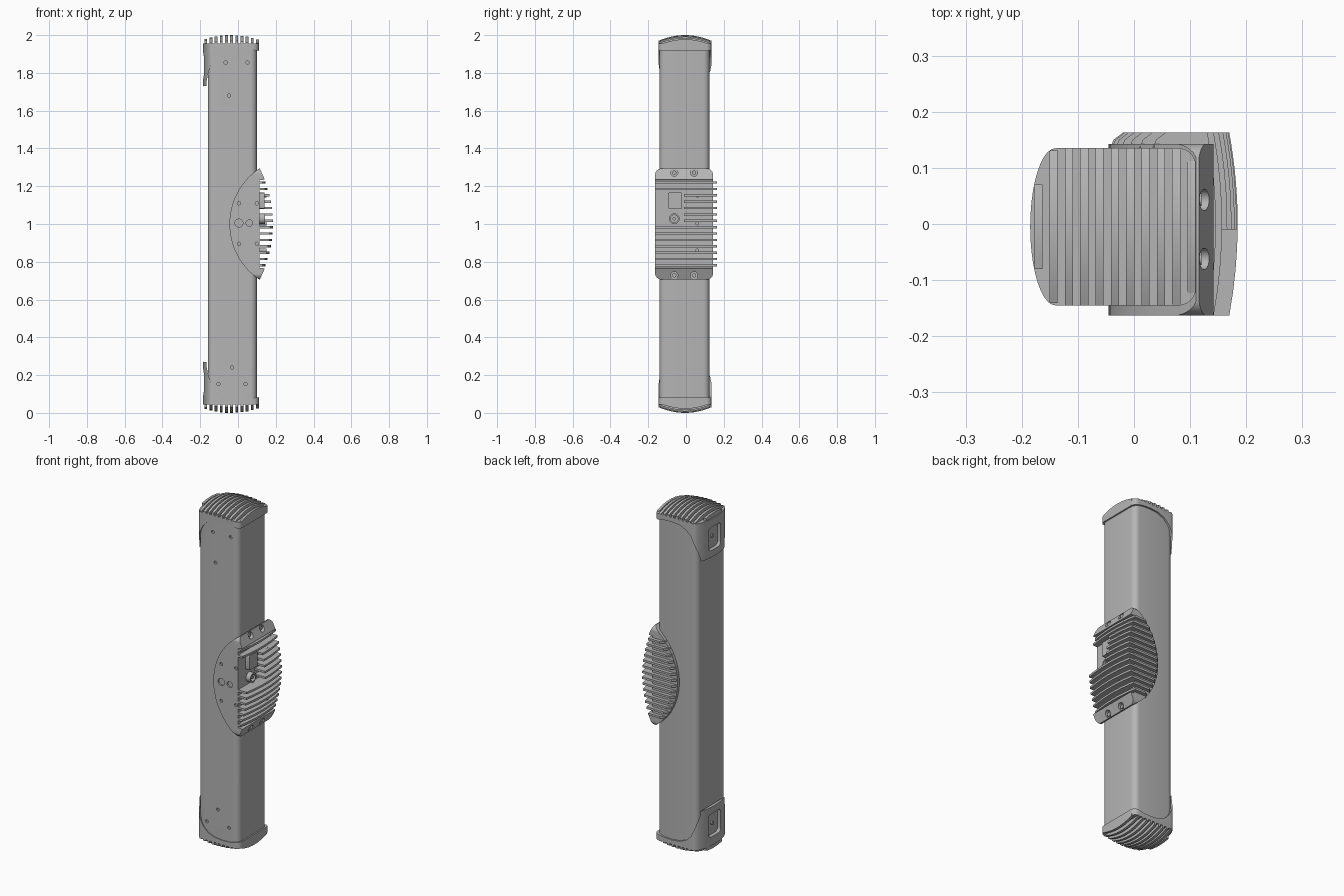
import bpy, bmesh, math
from mathutils import Vector

MID = 1.0  # every mesh is modelled around the middle height

cube = bpy.data.objects.get("Cube")
if cube:
    bpy.data.objects.remove(cube, do_unlink=True)

grey = bpy.data.materials.new("light_grey_metal")
grey.use_nodes = True
colour = (0.46, 0.46, 0.46, 1)
grey.diffuse_color = colour
grey.node_tree.nodes["Principled BSDF"].inputs["Base Color"].default_value = colour


def prism(bm, pts, axis, a, b):
    """Extrude a 2D outline along one axis from a to b."""
    def place(p, d):
        return {"x": (d, p[0], p[1]), "y": (p[0], d, p[1]), "z": (p[0], p[1], d)}[axis]
    low = [bm.verts.new(place(p, a)) for p in pts]
    high = [bm.verts.new(place(p, b)) for p in pts]
    n = len(pts)
    faces = [bm.faces.new(low), bm.faces.new(high)]
    for i in range(n):
        j = (i + 1) % n
        faces.append(bm.faces.new((low[i], low[j], high[j], high[i])))
    bmesh.ops.recalc_face_normals(bm, faces=faces)


def circle(u, v, r, n=20):
    return [(u + r * math.cos(math.tau * i / n), v + r * math.sin(math.tau * i / n))
            for i in range(n)]


def rounded(u0, u1, v0, v1, r, n=6):
    pts = []
    corners = [(u1 - r, v1 - r), (u0 + r, v1 - r), (u0 + r, v0 + r), (u1 - r, v0 + r)]
    for k, (u, v) in enumerate(corners):
        for i in range(n + 1):
            t = (k + i / n) * math.pi / 2
            pts.append((u + r * math.cos(t), v + r * math.sin(t)))
    return pts


def to_object(name, bm):
    mesh = bpy.data.meshes.new(name)
    bm.to_mesh(mesh)
    bm.free()
    obj = bpy.data.objects.new(name, mesh)
    obj.location.z = MID
    bpy.context.collection.objects.link(obj)
    return obj


def finish(name, bm, cutters=(), mirror=False):
    """Apply cutters and top-to-bottom mirroring, then shade."""
    obj = to_object(name, bm)
    helpers = []
    for op, cut_bm in cutters:
        helper = to_object("cutter", cut_bm)
        helper.hide_render = True
        helpers.append(helper)
        mod = obj.modifiers.new("cut", "BOOLEAN")
        mod.operation, mod.solver, mod.object = op, "EXACT", helper
    if mirror:
        mod = obj.modifiers.new("mirror", "MIRROR")
        mod.use_axis = (False, False, True)
        mod.use_mirror_merge = False
    bpy.context.view_layer.update()
    graph = bpy.context.evaluated_depsgraph_get()
    mesh = bpy.data.meshes.new_from_object(obj.evaluated_get(graph))
    obj.modifiers.clear()
    obj.data = mesh
    for helper in helpers:
        bpy.data.objects.remove(helper, do_unlink=True)
    mesh.materials.clear()
    mesh.materials.append(grey)
    bpy.ops.object.select_all(action="DESELECT")
    obj.select_set(True)
    bpy.context.view_layer.objects.active = obj
    bpy.ops.object.shade_smooth_by_angle(angle=math.radians(32))
    return obj


# Long tube with small screw holes in its front
tube = bmesh.new()
prism(tube, rounded(-0.16, 0.10, -0.14, 0.125, 0.032), "z", -0.94, 0.94)
holes = bmesh.new()
for x, z in [(-0.065, 0.855), (0.05, 0.855), (-0.048, 0.68),
             (-0.103, -0.847), (0.04, -0.847), (-0.032, -0.76)]:
    prism(holes, circle(x, z, 0.009, 14), "y", -0.2, -0.13)
finish("tube_body", tube, [("DIFFERENCE", holes)])

# End caps: bowed plan outline, long skirt on the left-hand face
CY, HALF, BOW_X, BOW = -0.005, 0.14, -0.14, 0.045
END_X, CORNER = 0.11, 0.03


def half_width(x):
    if x < BOW_X:
        return HALF * math.sqrt(max(0, 1 - ((BOW_X - x) / BOW) ** 2))
    over = max(0, x - END_X + CORNER)
    return HALF - CORNER + math.sqrt(max(0, CORNER ** 2 - over ** 2))


plan = []
for i in range(21):
    t = math.pi * i / 20
    plan.append((BOW_X - BOW * math.sin(t), CY + HALF * math.cos(t)))
for start in (-1, 0):
    side = -1 if start else 1
    for i in range(7):
        t = (start + i / 6) * math.pi / 2
        plan.append((END_X - CORNER + CORNER * math.cos(t),
                     CY + side * (HALF - CORNER) + CORNER * math.sin(t)))
cap = bmesh.new()
prism(cap, plan, "z", 0.73, 0.955)
arch = bmesh.new()
prism(arch, [(-0.168, 0.6), (-0.167, 0.75), (-0.16, 0.79), (-0.146, 0.835), (-0.125, 0.877),
             (-0.095, 0.907), (-0.05, 0.925), (0.0, 0.93), (0.05, 0.927), (0.085, 0.92),
             (0.15, 0.912), (0.15, 0.6)], "y", -0.3, 0.3)
grip = bmesh.new()
prism(grip, rounded(-0.06, 0.05, 0.77, 0.905, 0.02), "x", -0.3, -0.163)
finish("end_caps", cap, [("DIFFERENCE", arch), ("DIFFERENCE", grip)], mirror=True)

# Screws inside the grip recesses
screws = bmesh.new()
prism(screws, circle(CY, 0.84, 0.01, 14), "x", -0.17, -0.157)
finish("grip_screws", screws, mirror=True)

# Domed cooling fins on the end caps
fins = bmesh.new()
COUNT, THICK = 11, 0.0145
for k in range(COUNT):
    x0 = -0.178 + k * (END_X + 0.178 - THICK) / (COUNT - 1)
    x1 = x0 + THICK
    w = min(half_width(x0), half_width(x1 - 0.001))
    drop = 0.025 * ((x0 + THICK / 2 + 0.037) / 0.148) ** 2
    outline = [(CY + w, 0.945), (CY - w, 0.945)]
    for i in range(13):
        y = w * (i / 6 - 1)
        outline.append((CY + y, max(0.957, 1.0 - drop - 0.03 * (y / HALF) ** 2)))
    prism(fins, outline, "x", x0, x1)
finish("end_cap_fins", fins, mirror=True)

# Electronics pod: lens-shaped core with sloped ends
RADIUS, LEFT, TALL = 0.353, -0.045, 0.2925


def arc_x(z):
    return LEFT + RADIUS - math.sqrt(RADIUS ** 2 - z ** 2)


lens = [(arc_x(TALL * (i / 14 - 1)), TALL * (i / 14 - 1)) for i in range(29)]
lens += [(0.116, TALL), (0.142, 0.235), (0.115, 0.232),
         (0.115, -0.232), (0.142, -0.235), (0.116, -TALL)]
core = bmesh.new()
prism(core, lens, "y", -0.163, 0.143)
trim = bmesh.new()
prism(trim, rounded(-0.164, 0.144, -0.294, 0.294, 0.035), "x", -0.1, 0.3)
holes = bmesh.new()
for x, z, r in [(0.005, 0.005, 0.021), (0.06, 0.005, 0.017), (0.005, 0.11, 0.009),
                (0.005, -0.105, 0.009), (0.1, 0.11, 0.009), (0.1, -0.105, 0.009)]:
    prism(holes, circle(x, z, r), "y", -0.2, -0.153)
pockets = bmesh.new()
bolts = bmesh.new()
for y in (-0.062, 0.043):
    for z in (-0.272, 0.272):
        prism(pockets, circle(y, z, 0.019), "x", 0.112, 0.2)
        prism(bolts, circle(y, z, 0.011), "x", 0.105, 0.12)
finish("pod_core", core, [("INTERSECT", trim), ("DIFFERENCE", holes), ("DIFFERENCE", pockets)])
finish("pod_bolts", bolts)

# Pod cooling fins wrapping the right-hand side and the back
pod_fins = bmesh.new()
Y_END = 0.163
for k in range(14):
    z = -0.219 + k * 0.0337
    y0 = -0.01 if 0.0 < z < 0.185 else -Y_END
    taper = 0.045 * (z / 0.235) ** 2
    outline = [(0.1, y0)]
    for i in range(9):
        y = y0 + (Y_END - y0) * i / 8
        outline.append((0.185 - taper - 0.015 * (y / Y_END) ** 2, y))
    left = arc_x(z)
    outline += [(left + 0.025, Y_END), (left + 0.008, 0.15), (left, 0.13), (0.1, 0.11)]
    prism(pod_fins, outline, "z", z - 0.006, z + 0.006)
finish("pod_fins", pod_fins)

# Socket, cover box and screw posts on the pod
box = bmesh.new()
prism(box, rounded(-0.095, -0.02, 0.082, 0.166, 0.006, 3), "x", 0.1, 0.14)
finish("cover_box", box)
socket = bmesh.new()
prism(socket, circle(-0.062, 0.028, 0.028, 24), "x", 0.1, 0.142)
bore = bmesh.new()
prism(bore, circle(-0.062, 0.028, 0.02, 24), "x", 0.122, 0.2)
finish("socket", socket, [("DIFFERENCE", bore)])
pin = bmesh.new()
prism(pin, circle(-0.062, 0.028, 0.009, 14), "x", 0.115, 0.138)
finish("socket_pin", pin)
posts = bmesh.new()
for z in (0.15, 0.003, -0.14):
    prism(posts, circle(0.06, z, 0.01, 14), "x", 0.105, 0.15)
finish("screw_posts", posts)
